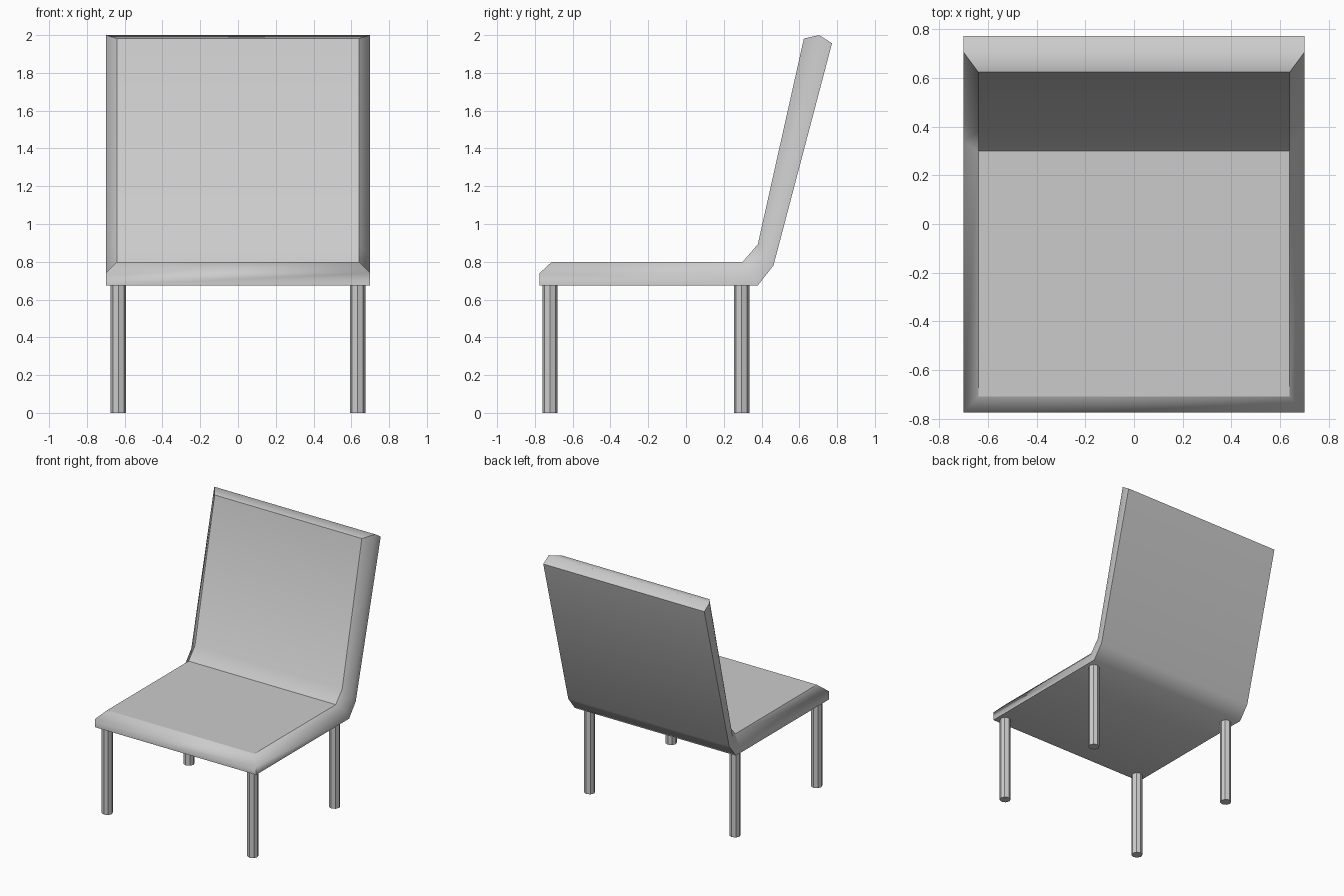
import bpy, bmesh, math

if "Cube" in bpy.data.objects:
    bpy.data.objects.remove(bpy.data.objects["Cube"])

# Seat and backrest: cross-section stations (y, z) as (outer, rim, inner)
STATIONS = [
    ((-0.775, 0.675), (-0.775, 0.740), (-0.710, 0.800)),
    ((0.380, 0.675), (0.340, 0.740), (0.300, 0.800)),
    ((0.463, 0.780), (0.420, 0.838), (0.380, 0.892)),
    ((0.773, 1.957), (0.705, 2.000), (0.624, 1.982)),
]
HALF_WIDTHS = (0.70, 0.70, 0.64)


def finish(bm, name, angle):
    bmesh.ops.recalc_face_normals(bm, faces=bm.faces)
    mesh = bpy.data.meshes.new(name)
    bm.to_mesh(mesh)
    bm.free()
    obj = bpy.data.objects.new(name, mesh)
    bpy.context.collection.objects.link(obj)
    for o in bpy.context.selected_objects:
        o.select_set(False)
    obj.select_set(True)
    bpy.context.view_layer.objects.active = obj
    mesh.shade_smooth()
    mesh.set_sharp_from_angle(angle=math.radians(angle))
    return obj


# Loft the bent cushion shell; each ring runs around the cross-section
bm = bmesh.new()
rings = []
for pts in STATIONS:
    left = [bm.verts.new((-w, *p)) for w, p in zip(HALF_WIDTHS, pts)]
    right = [bm.verts.new((w, *p)) for w, p in zip(HALF_WIDTHS, pts)]
    rings.append(left + right[::-1])
for a, b in zip(rings, rings[1:]):
    for i in range(6):
        j = (i + 1) % 6
        bm.faces.new((a[i], a[j], b[j], b[i]))
# Front and top ends: flat edge plus chamfer
for r in (rings[0], rings[-1]):
    bm.faces.new((r[0], r[1], r[4], r[5]))
    bm.faces.new((r[1], r[2], r[3], r[4]))
inner_pairs = [(r[2], r[3]) for r in (rings[0], rings[1], rings[-1])]
for a, b in zip(rings, rings[1:]):
    inner_pairs += [(a[2], b[2]), (a[3], b[3])]
bm.edges.index_update()
bm.verts.index_update()
sharp = {frozenset((u.index, v.index)) for u, v in inner_pairs}
seat = finish(bm, "seat_and_backrest", 60)
for e in seat.data.edges:
    if frozenset(e.vertices) in sharp:
        e.use_edge_sharp = True

# Four octagonal legs
for row, y in (("front", -0.72), ("rear", 0.295)):
    for side, x in (("left", -0.633), ("right", 0.633)):
        bm = bmesh.new()
        bmesh.ops.create_cone(bm, cap_ends=True, segments=8,
                              radius1=0.041, radius2=0.041, depth=0.68)
        bmesh.ops.translate(bm, verts=bm.verts, vec=(x, y, 0.34))
        finish(bm, f"{row}_{side}_leg", 30)
